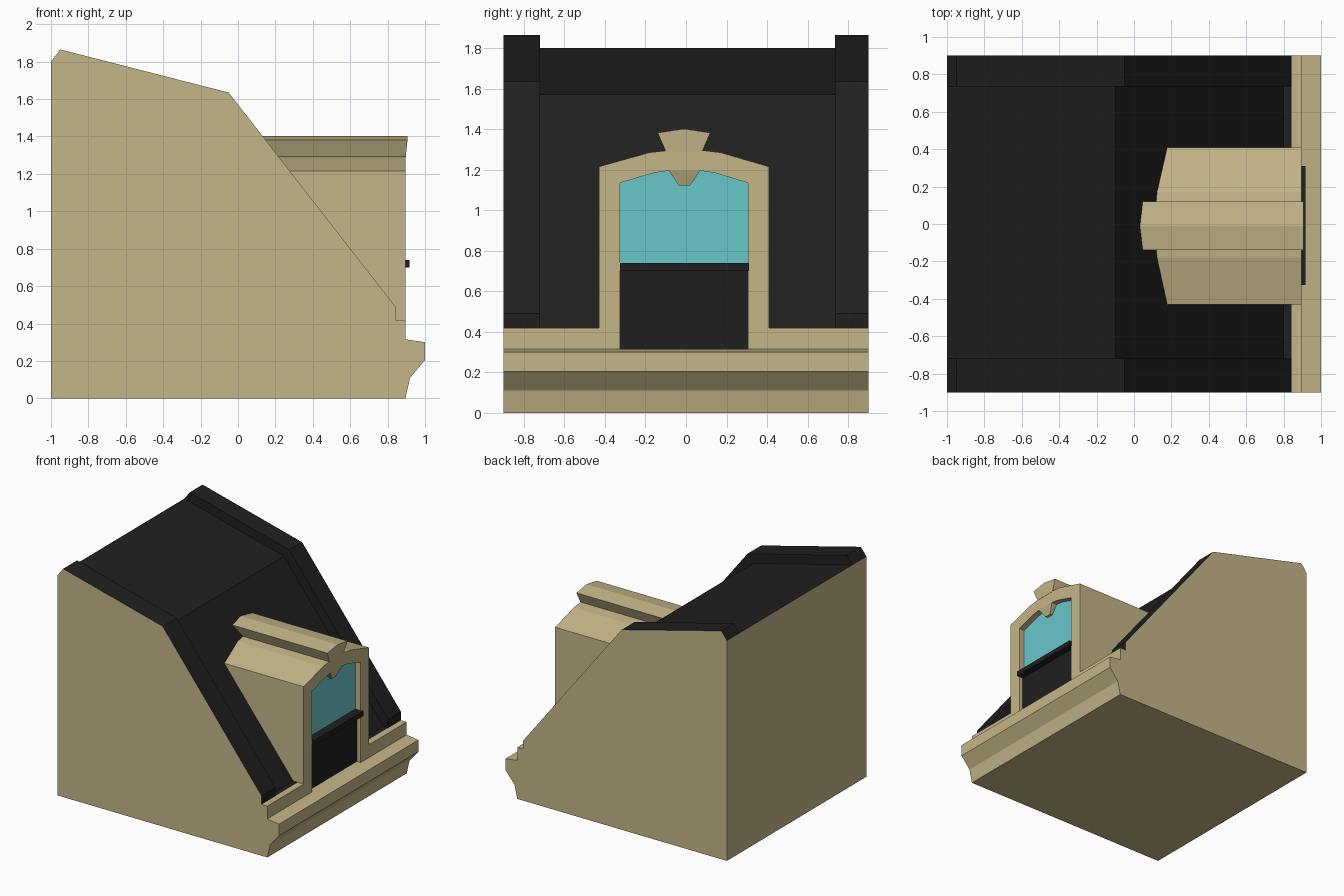
import bpy, bmesh

if "Cube" in bpy.data.objects:
    bpy.data.objects.remove(bpy.data.objects["Cube"])


def material(name, rgb):
    m = bpy.data.materials.new(name)
    m.diffuse_color = (*rgb, 1)
    m.use_nodes = True
    m.node_tree.nodes["Principled BSDF"].inputs["Base Color"].default_value = m.diffuse_color
    return m


STONE = material("stone", (0.56, 0.47, 0.25))
SLATE = material("slate", (0.014, 0.014, 0.014))
GLASS = material("glass", (0.14, 0.57, 0.60))


def prism(name, pts, axis, a, b, mats, sides=None, caps=(0, 0), shift=None):
    """Extrude a 2D profile from a to b along x (yz profile) or y (xz profile).
    sides: material index per profile edge; shift: x offset per point at end b."""
    bm = bmesh.new()
    n = len(pts)
    shift = shift or [0] * n

    def vert(p, d):
        return bm.verts.new((d, *p) if axis == 'x' else (p[0], d, p[1]))

    va = [vert(p, a) for p in pts]
    vb = [vert(p, b + s) for p, s in zip(pts, shift)]
    for ring, cap in ((va, caps[0]), (vb, caps[1])):
        bm.faces.new(ring).material_index = cap
    for i in range(n):
        j = (i + 1) % n
        f = bm.faces.new((va[i], va[j], vb[j], vb[i]))
        f.material_index = sides[i] if sides else 0
    bmesh.ops.recalc_face_normals(bm, faces=bm.faces)
    me = bpy.data.meshes.new(name)
    bm.to_mesh(me)
    bm.free()
    for m in mats:
        me.materials.append(m)
    ob = bpy.data.objects.new(name, me)
    bpy.context.collection.objects.link(ob)
    return ob


def rect(y0, y1, z0, z1):
    return [(y0, z0), (y1, z0), (y1, z1), (y0, z1)]


# Main block: stone walls, moulded cornice, two-pitch slate roof
body = [(-1, 0), (0.895, 0), (0.92, 0.11), (1, 0.205), (1, 0.3), (0.895, 0.315),
        (0.842, 0.315), (0.842, 0.42), (0.80, 0.42), (-0.1, 1.57), (-1, 1.8)]
prism("mansard_block", body, 'y', -0.9, 0.9, [STONE, SLATE],
      [0, 0, 0, 0, 0, 0, 0, 1, 1, 1, 0])

# Raised roof edges on both gables, stone on the outer face
edge = [(-1, 1.8), (-0.1, 1.57), (0.80, 0.42), (0.842, 0.42), (0.842, 0.49),
        (-0.05, 1.635), (-0.95, 1.865)]
prism("roof_edge_front", edge, 'y', -0.9, -0.72, [STONE, SLATE], [1] * 7, (0, 1))
prism("roof_edge_back", edge, 'y', 0.735, 0.9, [STONE, SLATE], [1] * 7, (1, 0))

# Upper cornice step, interrupted by the window opening
for name, y0, y1 in (("front", -0.9, -0.325), ("back", 0.305, 0.9)):
    prism("cornice_step_" + name, rect(y0, y1, 0.31, 0.42), 'x', 0.842, 0.895, [STONE])

# Dormer: solid core running into the roof, then an arched frame
outer = [(-0.43, 0.42), (-0.43, 1.215), (-0.18, 1.285), (0, 1.305),
         (0.17, 1.285), (0.41, 1.215), (0.41, 0.42)]
opening = [(0.305, 0.42), (0.305, 1.135), (0.14, 1.185), (0.07, 1.195),
           (-0.085, 1.195), (-0.155, 1.185), (-0.325, 1.135), (-0.325, 0.42)]
prism("dormer_core", outer, 'x', 0, 0.842, [STONE])
prism("dormer_frame", outer + opening, 'x', 0.842, 0.895, [STONE])

# Keystone: ridge cap leaning forward, and tapered pendant below the arch
cap = [(-0.10, 1.29), (-0.14, 1.382), (-0.01, 1.402), (0.12, 1.382), (0.08, 1.29)]
prism("keystone_ridge", cap, 'x', 0, 0.897, [STONE], shift=[0, .009, .01, .009, 0])
drop = [(-0.085, 1.195), (-0.035, 1.122), (0.02, 1.122), (0.07, 1.195)]
prism("keystone_pendant", drop, 'x', 0.842, 0.895, [STONE], shift=[0, -.025, -.025, 0])

# Window: glass, dark lower panel and sill bar
prism("window_glass", rect(-0.325, 0.305, 0.72, 1.194), 'x', 0.80, 0.847, [GLASS])
prism("lower_panel", rect(-0.325, 0.305, 0.315, 0.72), 'x', 0.80, 0.86, [SLATE])
prism("sill_bar", rect(-0.325, 0.31, 0.70, 0.74), 'x', 0.80, 0.917, [SLATE])
